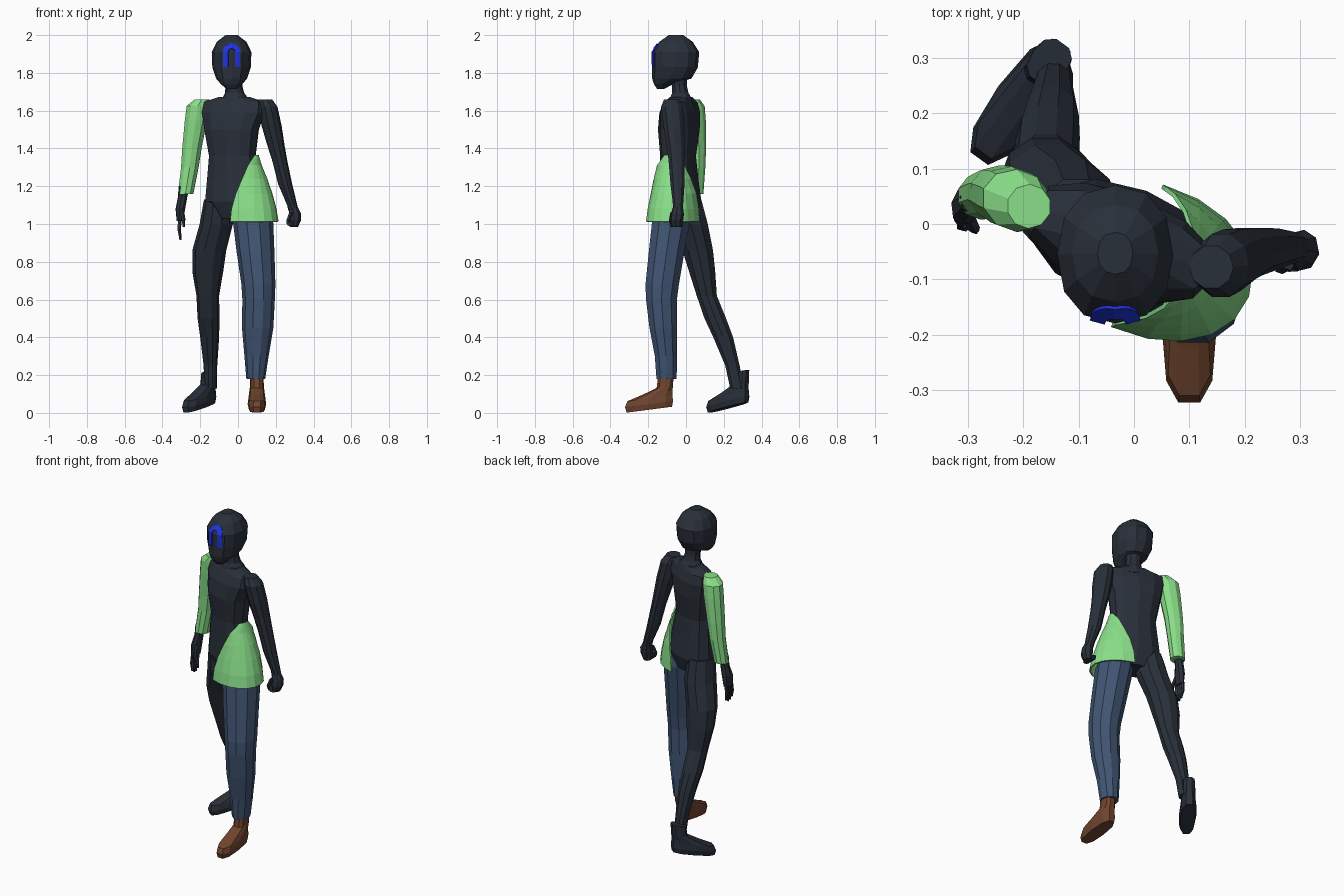
import bpy, bmesh, math
from mathutils import Matrix, Vector
from mathutils.bvhtree import BVHTree


def material(name, rgb):
    m = bpy.data.materials.new(name)
    m.diffuse_color = (*rgb, 1)
    return m


DARK = material("dark slate", (0.022, 0.029, 0.042))
GREEN = material("light green", (0.25, 0.73, 0.25))
DENIM = material("denim blue", (0.054, 0.092, 0.175))
BROWN = material("brown leather", (0.16, 0.058, 0.027))
BLUE = material("bright blue", (0.014, 0.033, 0.72))


def finish(name, bm, mat):
    bmesh.ops.recalc_face_normals(bm, faces=bm.faces)
    me = bpy.data.meshes.new(name)
    bm.to_mesh(me)
    me.materials.append(mat)
    ob = bpy.data.objects.new(name, me)
    bpy.context.collection.objects.link(ob)
    return ob


def ring_point(x, y, z, rx, ry, a, yaw, p):
    c, s = math.cos(a), math.sin(a)
    u = math.copysign(abs(c) ** (2 / p), c) * rx
    v = math.copysign(abs(s) ** (2 / p), s) * ry
    w = math.radians(yaw)
    return Vector((x + u * math.cos(w) - v * math.sin(w),
                   y + u * math.sin(w) + v * math.cos(w), z))


def loft(name, rings, mat, n=10, yaw=0, p=2, fn=lambda v: v):
    """Capped stack of horizontal rings (x, y, z, rx, ry)."""
    bm = bmesh.new()
    rows = [[bm.verts.new(fn(ring_point(*r, 2 * math.pi * i / n, yaw, p)))
             for i in range(n)] for r in rings]
    for a, b in zip(rows, rows[1:]):
        for i in range(n):
            j = (i + 1) % n
            bm.faces.new((a[i], a[j], b[j], b[i]))
    bm.faces.new(rows[0])
    bm.faces.new(rows[-1])
    return finish(name, bm, mat)


def strip(name, rows, mat, thick):
    """Open grid of points, thickened to a thin shell."""
    bm = bmesh.new()
    rows = [[bm.verts.new(v) for v in r] for r in rows]
    for a, b in zip(rows, rows[1:]):
        for i in range(len(a) - 1):
            bm.faces.new((a[i], a[i + 1], b[i + 1], b[i]))
    ob = finish(name, bm, mat)
    mod = ob.modifiers.new("thickness", 'SOLIDIFY')
    mod.thickness, mod.offset = thick, 0
    return ob


# Head, with pointed chin
HX = -0.034
head = loft("head", [(HX, -0.135, 1.714, 0.026, 0.018), (HX, -0.118, 1.742, 0.058, 0.052),
                     (HX, -0.075, 1.77, 0.082, 0.104), (HX, -0.058, 1.83, 0.102, 0.121),
                     (HX, -0.055, 1.91, 0.105, 0.125), (HX, -0.053, 1.965, 0.078, 0.088),
                     (HX, -0.053, 2.0, 0.032, 0.038)], DARK, 12, p=2.25)

# Face arch plate, draped on the front of the head
tree = BVHTree.FromPolygons([v.co for v in head.data.vertices],
                            [list(f.vertices) for f in head.data.polygons])


def on_face(x, z):
    hit = tree.ray_cast(Vector((x, -1, z)), Vector((0, 1, 0)))[0]
    return Vector((x, hit.y - 0.004, z))


path = [(-1, 0, z) for z in (1.832, 1.855, 1.88, 1.905)]
path += [(-math.cos(t), math.sin(t), 1.91) for t in [math.pi * k / 10 for k in range(11)]]
path += [(1, 0, z) for z in (1.905, 1.88, 1.855, 1.832)]
strip("face_arch", [[on_face(HX + u * r, z + v * r) for r in (0.018, 0.027, 0.036, 0.045)]
                    for u, v, z in path], BLUE, 0.006)

# Neck
loft("neck", [(-0.015, -0.025, 1.62, 0.085, 0.07), (-0.015, -0.028, 1.67, 0.066, 0.058),
              (-0.018, -0.03, 1.695, 0.05, 0.045), (-0.022, -0.035, 1.73, 0.045, 0.042),
              (-0.028, -0.04, 1.80, 0.05, 0.048)], DARK)

# Torso, turned so the left shoulder leads
loft("torso", [(-0.01, -0.035, 1.03, 0.09, 0.075), (-0.015, -0.038, 1.12, 0.168, 0.105),
               (-0.022, -0.04, 1.24, 0.15, 0.092), (-0.03, -0.042, 1.36, 0.13, 0.084),
               (-0.034, -0.038, 1.5, 0.152, 0.098), (-0.025, -0.033, 1.59, 0.18, 0.088),
               (-0.022, -0.028, 1.645, 0.175, 0.066), (-0.02, -0.026, 1.672, 0.09, 0.05)],
     DARK, 12, -21, 2.3)

# Shirt tail: partial shell round one hip, narrowing upwards (last value = half angle)
hem = [(-0.022, -0.042, 1.365, 0.132, 0.092, 16), (-0.018, -0.045, 1.31, 0.144, 0.102, 46),
       (-0.008, -0.048, 1.24, 0.163, 0.11, 66), (0.005, -0.052, 1.16, 0.178, 0.122, 82),
       (0.018, -0.06, 1.08, 0.187, 0.13, 92), (0.026, -0.065, 1.012, 0.19, 0.134, 96)]
strip("shirt_tail", [[ring_point(*r[:5], math.radians(r[5] * k / 5), -20, 2.1)
                      for k in range(-5, 6)] for r in hem], GREEN, 0.008)

# Legs: bare rear leg and trousered front leg
loft("rear_leg", [(-0.105, 0.0, 1.13, 0.075, 0.085), (-0.115, 0.025, 1.0, 0.088, 0.095),
                  (-0.152, 0.062, 0.86, 0.09, 0.085), (-0.16, 0.085, 0.75, 0.082, 0.073),
                  (-0.16, 0.11, 0.62, 0.06, 0.056), (-0.156, 0.155, 0.5, 0.058, 0.06),
                  (-0.15, 0.197, 0.4, 0.05, 0.055), (-0.146, 0.246, 0.25, 0.036, 0.04),
                  (-0.144, 0.27, 0.13, 0.034, 0.038)], DARK)
loft("trouser_leg", [(0.07, -0.07, 1.11, 0.08, 0.085), (0.079, -0.078, 1.02, 0.107, 0.106),
                     (0.093, -0.103, 0.85, 0.1, 0.099), (0.108, -0.126, 0.68, 0.09, 0.093),
                     (0.109, -0.13, 0.6, 0.086, 0.086), (0.104, -0.12, 0.45, 0.083, 0.077),
                     (0.098, -0.106, 0.3, 0.064, 0.062), (0.094, -0.103, 0.18, 0.05, 0.056)],
     DENIM)


def foot(name, mat, heel, yaw, tilt):
    """Foot pointing to -y from its heel, turned by yaw, heel raised by tilt."""
    rot = Matrix.Rotation(math.radians(yaw), 4, 'Z')

    def place(v):
        lift = tilt * max(0, v.y + 0.26)
        return rot @ Vector((v.x, v.y, v.z + lift)) + Vector((*heel, 0))
    loft(name, [(0, -0.13, 0.0, 0.042, 0.125), (0, -0.132, 0.03, 0.049, 0.132),
                (0, -0.127, 0.06, 0.045, 0.124), (0, -0.085, 0.085, 0.041, 0.08),
                (0, -0.048, 0.11, 0.037, 0.045), (0, -0.043, 0.17, 0.035, 0.043)],
         mat, 10, 0, 2.6, place)


foot("front_shoe", BROWN, (0.1, -0.064), 0, 0.13)
foot("rear_foot", DARK, (-0.128, 0.328), -36, 0.22)

# Sleeved arm with open hand
loft("sleeve", [(-0.19, 0.032, 1.66, 0.04, 0.04), (-0.212, 0.042, 1.625, 0.064, 0.056),
                (-0.222, 0.047, 1.55, 0.063, 0.057), (-0.244, 0.055, 1.4, 0.054, 0.051),
                (-0.255, 0.056, 1.3, 0.049, 0.046), (-0.277, 0.05, 1.16, 0.043, 0.042)],
     GREEN, 10, -20)
loft("open_hand", [(-0.285, 0.045, 1.2, 0.03, 0.03), (-0.294, 0.042, 1.14, 0.025, 0.026),
                   (-0.305, 0.034, 1.08, 0.026, 0.036), (-0.308, 0.028, 1.015, 0.017, 0.037)],
     DARK, 8, -10)
for i in range(4):
    y, tip = 0.056 - 0.018 * i, 0.91 + 0.012 * abs(i - 1.4)
    loft(f"finger_{i + 1}", [(-0.309, y, 1.025, 0.011, 0.01), (-0.312, y - 0.006, 0.97, 0.01, 0.009),
                             (-0.305, y - 0.01, tip, 0.006, 0.006)], DARK, 5)
loft("open_hand_thumb", [(-0.3, 0.015, 1.085, 0.012, 0.012), (-0.29, -0.006, 1.03, 0.011, 0.011),
                         (-0.287, -0.012, 0.985, 0.007, 0.007)], DARK, 5)

# Bare arm with fist
loft("bare_arm", [(0.14, -0.078, 1.66, 0.04, 0.04), (0.157, -0.075, 1.62, 0.052, 0.06),
                  (0.178, -0.065, 1.52, 0.053, 0.058), (0.2, -0.055, 1.42, 0.046, 0.05),
                  (0.22, -0.05, 1.34, 0.04, 0.045), (0.25, -0.045, 1.21, 0.037, 0.039),
                  (0.287, -0.042, 1.1, 0.027, 0.028), (0.293, -0.043, 1.07, 0.026, 0.028)], DARK)
loft("fist", [(0.292, -0.043, 1.09, 0.024, 0.026), (0.302, -0.045, 1.055, 0.033, 0.035),
              (0.302, -0.05, 1.02, 0.033, 0.036), (0.296, -0.05, 0.985, 0.022, 0.028)],
     DARK, 8, -10)
for i in range(4):
    y = -0.078 + 0.017 * i
    loft(f"curled_finger_{i + 1}", [(0.292, y, 0.985, 0.014, 0.008), (0.276, y, 0.993, 0.017, 0.009),
                                    (0.268, y, 1.018, 0.014, 0.008)], DARK, 5)
loft("fist_thumb", [(0.28, -0.072, 1.06, 0.012, 0.012), (0.265, -0.08, 1.02, 0.011, 0.011),
                    (0.264, -0.078, 0.998, 0.007, 0.007)], DARK, 5)
